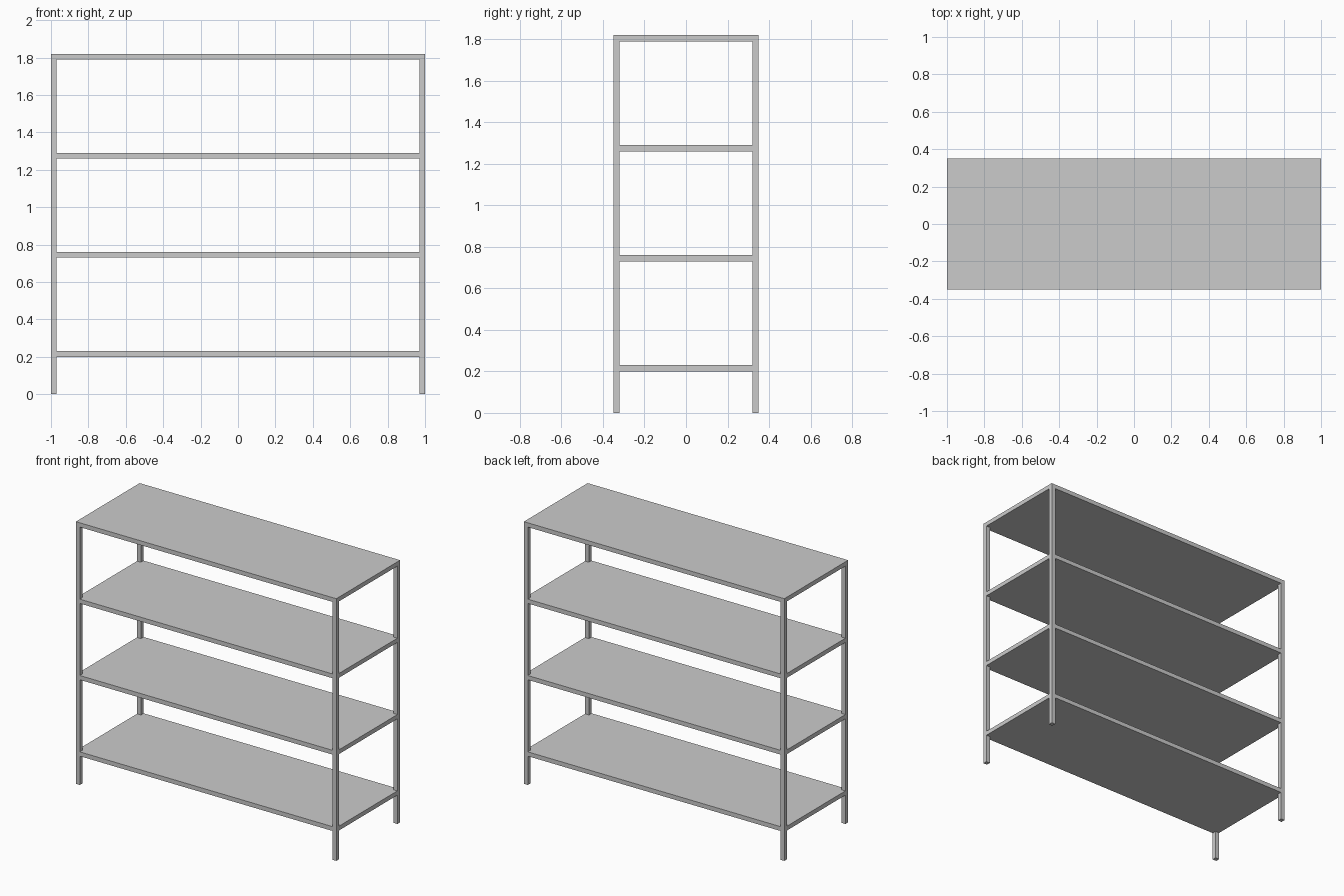
import bpy, bmesh

if "Cube" in bpy.data.objects:
    bpy.data.objects.remove(bpy.data.objects["Cube"])

HX, HY, H, T = 1.0, 0.35, 1.82, 0.03   # half width, half depth, height, bar thickness


def prism(name, outline, z0, z1):
    """Extrude a flat outline from z0 up to z1."""
    bm = bmesh.new()
    face = bm.faces.new([bm.verts.new((x, y, z0)) for x, y in outline])
    new = bmesh.ops.extrude_face_region(bm, geom=[face])["geom"]
    bmesh.ops.translate(bm, vec=(0, 0, z1 - z0),
                        verts=[v for v in new if isinstance(v, bmesh.types.BMVert)])
    bmesh.ops.recalc_face_normals(bm, faces=bm.faces)
    mesh = bpy.data.meshes.new(name)
    bm.to_mesh(mesh)
    bm.free()
    obj = bpy.data.objects.new(name, mesh)
    bpy.context.collection.objects.link(obj)
    return obj


# Four square corner posts
for side, sx in (("left", -1), ("right", 1)):
    for end, sy in (("front", -1), ("back", 1)):
        x0, x1 = sx * HX, sx * (HX - T)
        y0, y1 = sy * HY, sy * (HY - T)
        prism(f"{end}_{side}_post", [(x0, y0), (x1, y0), (x1, y1), (x0, y1)], 0, H)

# Four shelves, notched at the corners to fit between the posts
ix, iy = HX - T, HY - T
corner = [(ix, -HY), (ix, -iy), (HX, -iy), (HX, iy), (ix, iy), (ix, HY)]
outline = corner + [(-x, -y) for x, y in corner]
for i in range(4):
    top = 0.23 + 0.53 * i
    prism(f"shelf_{i + 1}", outline, top - T, top)
